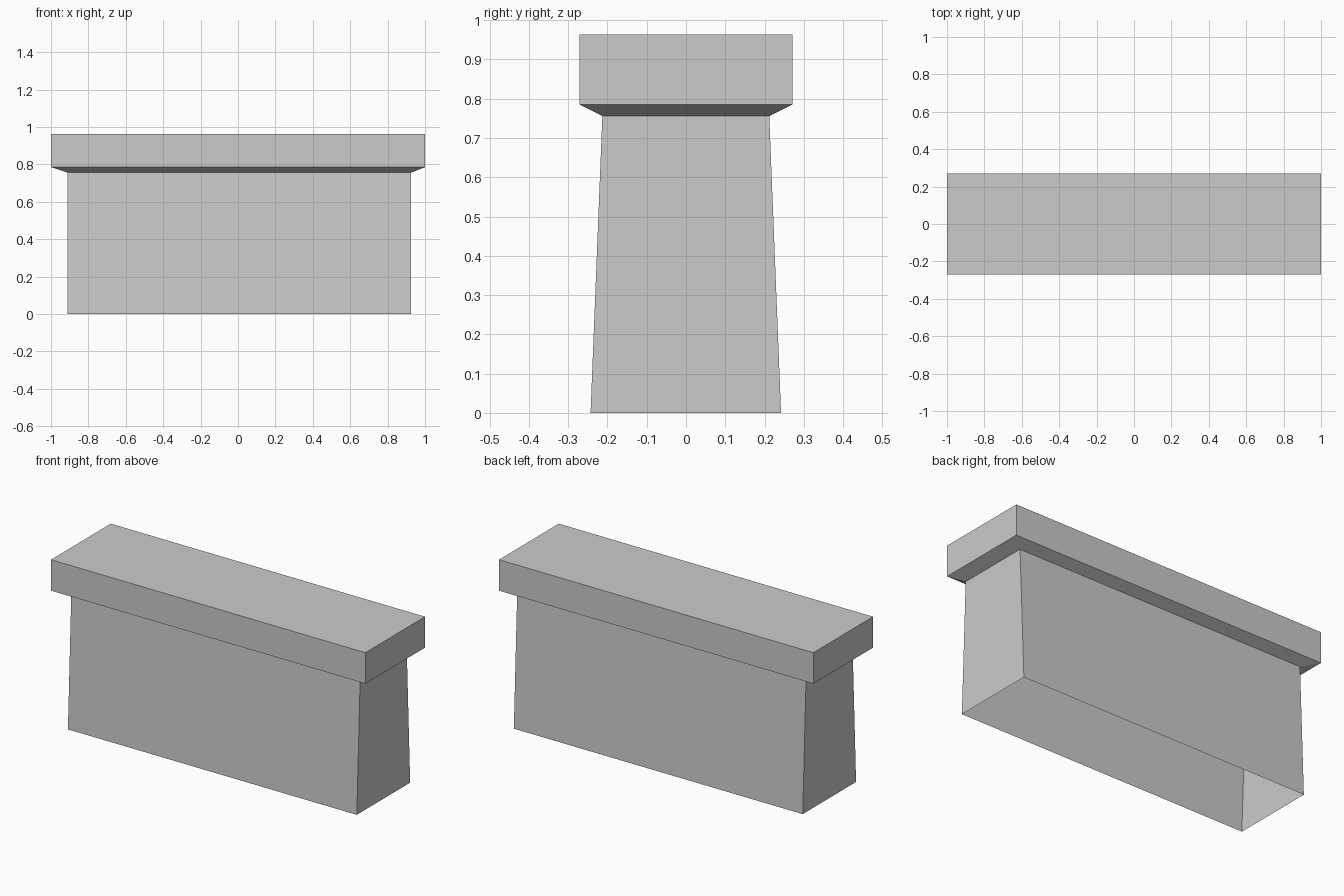
import bpy
import bmesh

# Remove the default object
cube = bpy.data.objects.get("Cube")
if cube:
    bpy.data.objects.remove(cube, do_unlink=True)

# Single stone colour
stone = bpy.data.materials.new("light_grey_stone")
stone.use_nodes = True
colour = (0.6, 0.6, 0.6, 1.0)
stone.diffuse_color = colour
stone.node_tree.nodes["Principled BSDF"].inputs["Base Color"].default_value = colour


def loft(name, sections, close_top):
    """Skin rectangular sections (x_min, x_max, y_min, y_max, z); the bottom stays open."""
    bm = bmesh.new()
    rings = []
    for x0, x1, y0, y1, z in sections:
        corners = ((x0, y0), (x1, y0), (x1, y1), (x0, y1))
        rings.append([bm.verts.new((x, y, z)) for x, y in corners])
    for low, high in zip(rings, rings[1:]):
        for i in range(4):
            j = (i + 1) % 4
            bm.faces.new((low[i], low[j], high[j], high[i]))
    if close_top:
        bm.faces.new(rings[-1])
    mesh = bpy.data.meshes.new(name)
    bm.to_mesh(mesh)
    bm.free()
    mesh.materials.append(stone)
    obj = bpy.data.objects.new(name, mesh)
    bpy.context.collection.objects.link(obj)
    return obj


foot = (-0.912, 0.926, -0.243, 0.242, 0.0)
neck = (-0.912, 0.926, -0.213, 0.212, 0.756)
cap_low = (-1.0, 1.0, -0.271, 0.271, 0.785)
cap_top = (-1.0, 1.0, -0.271, 0.271, 0.963)

# Tapered hollow wall, open underneath
loft("wall_body", [foot, neck], False)

# Overhanging coping with a sloped underside
loft("wall_coping", [neck, cap_low, cap_top], True)
